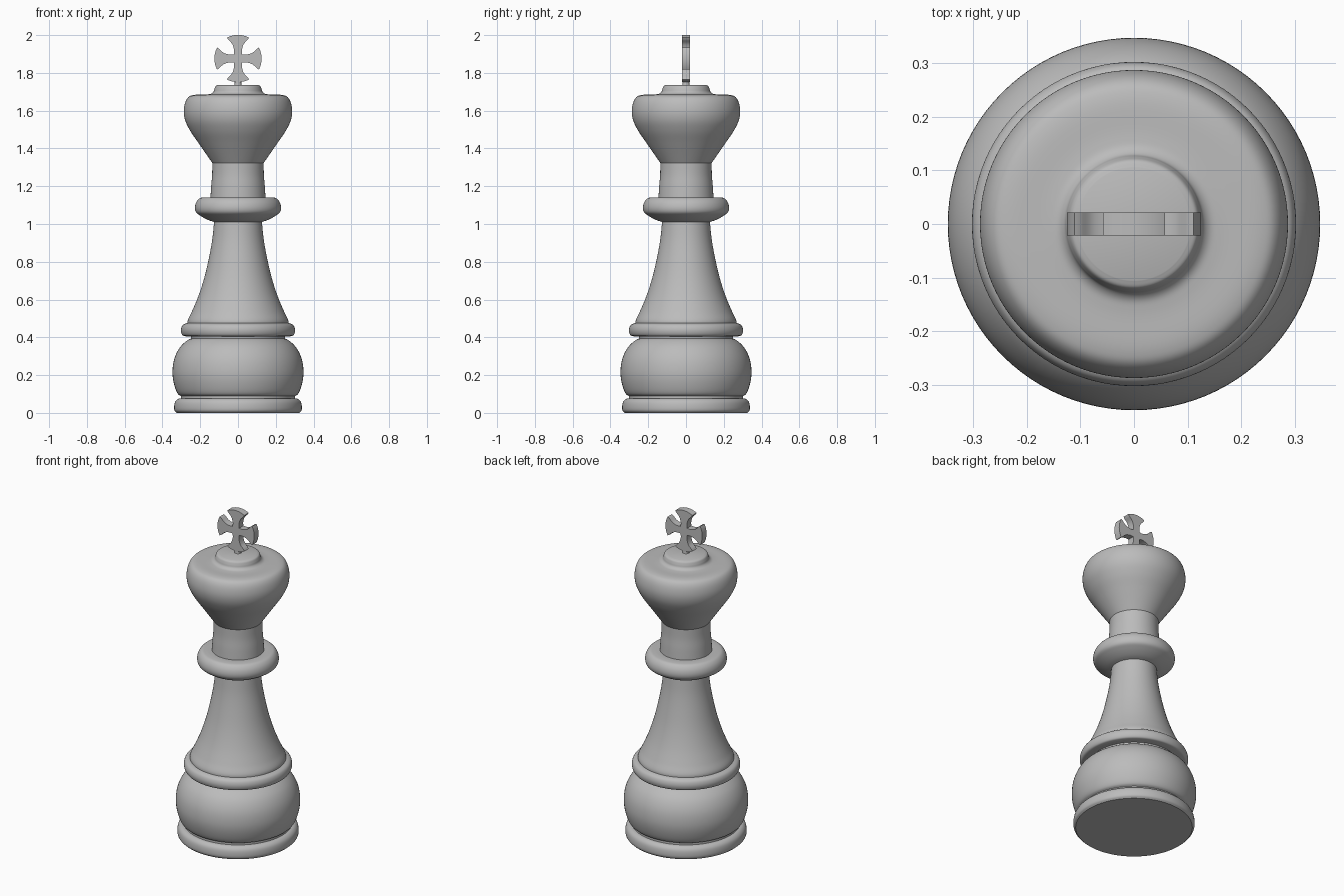
import bpy, bmesh, math
from mathutils import Vector

cube = bpy.data.objects.get("Cube")
if cube:
    bpy.data.objects.remove(cube)

SEGMENTS = 96
CROSS_Z, CROSS_R, CROSS_HALF = 1.876, 0.125, 0.021

grey = bpy.data.materials.new("plain grey")
grey.use_nodes = True
colour = (0.5, 0.5, 0.5, 1)
grey.diffuse_color = colour
grey.node_tree.nodes["Principled BSDF"].inputs["Base Color"].default_value = colour


def finish(name, bm, angle):
    bmesh.ops.recalc_face_normals(bm, faces=bm.faces)
    mesh = bpy.data.meshes.new(name)
    bm.to_mesh(mesh)
    bm.free()
    mesh.materials.append(grey)
    obj = bpy.data.objects.new(name, mesh)
    bpy.context.collection.objects.link(obj)
    bpy.ops.object.select_all(action='DESELECT')
    obj.select_set(True)
    bpy.context.view_layer.objects.active = obj
    bpy.ops.object.shade_smooth_by_angle(angle=math.radians(angle))
    return obj


def spline(points, steps=6):
    """Smooth curve through the given points."""
    p = [Vector(q) for q in points]
    p = [2 * p[0] - p[1]] + p + [2 * p[-1] - p[-2]]
    out = []
    for a, b, c, d in zip(p, p[1:], p[2:], p[3:]):
        # Non-uniform knots avoid overshoot where points are uneven
        t1 = (b - a).length ** 0.5
        t2 = t1 + (c - b).length ** 0.5
        t3 = t2 + (d - c).length ** 0.5
        for i in range(steps):
            t = t1 + (t2 - t1) * i / steps
            a1 = a.lerp(b, t / t1)
            a2 = b.lerp(c, (t - t1) / (t2 - t1))
            a3 = c.lerp(d, (t - t2) / (t3 - t2))
            b1 = a1.lerp(a2, t / t2)
            b2 = a2.lerp(a3, (t - t1) / (t3 - t1))
            out.append(b1.lerp(b2, (t - t1) / (t2 - t1)))
    return out + [p[-2]]


def turned(name, points):
    """Lathe a smoothed (radius, height) profile, closed at both ends."""
    bm = bmesh.new()
    rings = []
    for r, z in spline(points):
        rings.append([bm.verts.new((r * math.cos(k * math.tau / SEGMENTS),
                                    r * math.sin(k * math.tau / SEGMENTS), z))
                      for k in range(SEGMENTS)])
    for low, high in zip(rings, rings[1:]):
        for k in range(SEGMENTS):
            n = (k + 1) % SEGMENTS
            bm.faces.new((low[k], low[n], high[n], high[k]))
    bm.faces.new(rings[0])
    bm.faces.new(rings[-1])
    return finish(name, bm, 40)


# Foot and rounded base
turned("foot_ring", [(.325, 0), (.336, .012), (.338, .035), (.332, .06), (.318, .074), (.3, .078)])
turned("base_groove", [(.303, .07), (.303, .1)])
turned("base_bulb", [(.3, .088), (.318, .1), (.338, .15), (.347, .215), (.336, .29),
                     (.305, .35), (.262, .388), (.24, .396)])
turned("bulb_groove", [(.248, .385), (.248, .415)])
turned("base_ring", [(.275, .405), (.294, .411), (.302, .437), (.294, .463), (.275, .474), (.25, .476)])

# Flared stem
turned("stem", [(.268, .47), (.266, .49), (.245, .535), (.211, .615), (.18, .71),
                (.156, .81), (.136, .92), (.125, 1.03)])

# Collar and neck
turned("collar", [(.115, 1.008), (.155, 1.02), (.2, 1.044), (.222, 1.062), (.228, 1.085),
                  (.221, 1.115), (.203, 1.136), (.18, 1.141), (.14, 1.141)])
turned("neck", [(.147, 1.12), (.142, 1.2), (.137, 1.26), (.136, 1.33)])

# Head with a small cap
turned("head", [(.134, 1.32), (.165, 1.365), (.21, 1.43), (.254, 1.495), (.28, 1.55),
                (.287, 1.6), (.277, 1.65), (.26, 1.674), (.235, 1.683), (.165, 1.686),
                (.142, 1.69), (.13, 1.7), (.125, 1.715), (.118, 1.73), (.105, 1.736)])
turned("cross_stem", [(.02, 1.73), (.018, 1.745), (.018, 1.775)])

# Cross with four flared arms and round ends
arm = spline([(.022, .022), (.021, .045), (.031, .077), (.052, .1)], 5)
end = math.atan2(arm[-1].x, arm[-1].y)
right = arm + [Vector((math.sin(end), math.cos(end))) * CROSS_R]
tip = [Vector((math.sin(a), math.cos(a))) * CROSS_R
       for a in (end * (1 - i / 6) for i in range(1, 12))]
left = [Vector((-v.x, v.y)) for v in reversed(right)]
outline = right + tip + left[:-1]
bm = bmesh.new()
front = []
for quarter in range(4):
    c, s = round(math.cos(quarter * math.pi / 2)), round(math.sin(quarter * math.pi / 2))
    for v in outline:
        front.append(bm.verts.new((c * v.x - s * v.y, -CROSS_HALF,
                                   CROSS_Z + s * v.x + c * v.y)))
face = bm.faces.new(front)
extruded = bmesh.ops.extrude_face_region(bm, geom=[face])["geom"]
bmesh.ops.translate(bm, verts=[g for g in extruded if isinstance(g, bmesh.types.BMVert)],
                    vec=(0, 2 * CROSS_HALF, 0))
bmesh.ops.triangulate(bm, faces=[f for f in bm.faces if len(f.verts) > 4])
finish("cross", bm, 35)
